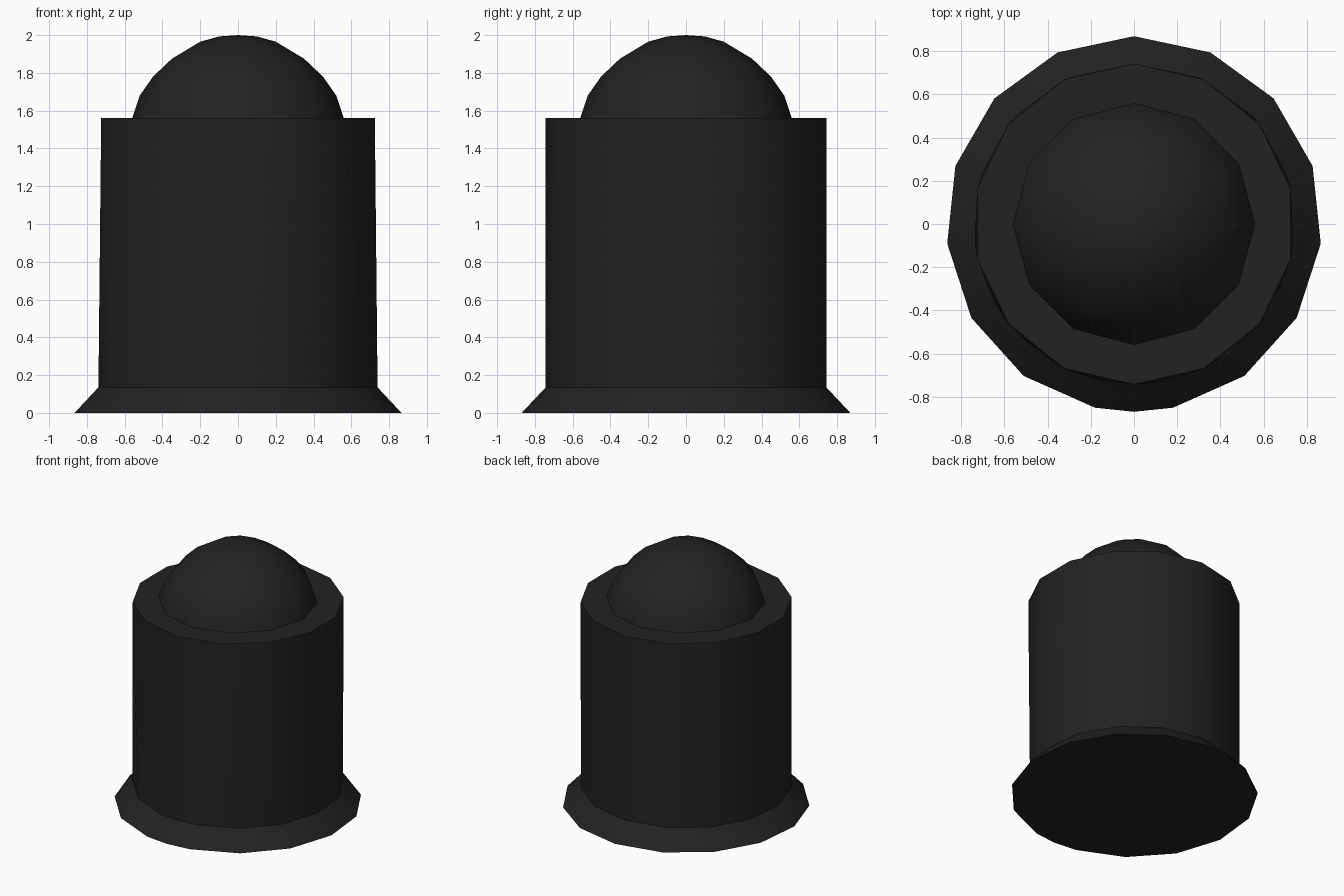
import bpy, bmesh
from math import sin, cos, pi, radians

cube = bpy.data.objects.get("Cube")
if cube:
    bpy.data.objects.remove(cube)

black = bpy.data.materials.new("soft black")
black.use_nodes = True
black.diffuse_color = (0.016, 0.016, 0.016, 1)
black.node_tree.nodes["Principled BSDF"].inputs["Base Color"].default_value = black.diffuse_color


def even(n):
    """Angles of a regular polygon, measured from the back."""
    return [2 * pi * i / n for i in range(n)]


def ring(bm, angles, r, z):
    return [(a, bm.verts.new((r * sin(a), r * cos(a), z))) for a in angles]


def zipper(bm, low, high):
    """Join two rings, with triangles where their side counts differ."""
    low = low + [(2 * pi, low[0][1])]
    high = high + [(2 * pi, high[0][1])]
    i = j = 0
    while i < len(low) - 1 or j < len(high) - 1:
        more_i, more_j = i < len(low) - 1, j < len(high) - 1
        same = more_i and more_j and abs(low[i + 1][0] - high[j + 1][0]) < 1e-4
        corners = [low[i][1]]
        if same or not more_j or (more_i and low[i + 1][0] < high[j + 1][0]):
            i += 1
            corners.append(low[i][1])
            if same:
                j += 1
                corners += [high[j][1], high[j - 1][1]]
            else:
                corners.append(high[j][1])
        else:
            j += 1
            corners += [high[j][1], high[j - 1][1]]
        bm.faces.new(corners)


def part(name, rings, cap_bottom=False, cap_top=False):
    """Loft a part through (angles, radius, height) rings."""
    bm = bmesh.new()
    loops = [ring(bm, *r) for r in rings]
    for a, b in zip(loops, loops[1:]):
        zipper(bm, a, b)
    if cap_bottom:
        bm.faces.new([v for _, v in loops[0]])
    if cap_top:
        tip = bm.verts.new((0, 0, 2))
        last = [v for _, v in loops[-1]]
        for a, b in zip(last, last[1:] + last[:1]):
            bm.faces.new((a, b, tip))
    # Windings run clockwise from above, so turn the faces outward
    bmesh.ops.reverse_faces(bm, faces=[f for f in bm.faces])
    if cap_bottom:
        bm.faces.ensure_lookup_table()
        for f in bm.faces:
            f.normal_update()
            if len(f.verts) > 4 and f.normal.z > 0:
                f.normal_flip()
    mesh = bpy.data.meshes.new(name)
    bm.to_mesh(mesh)
    bm.free()
    mesh.materials.append(black)
    obj = bpy.data.objects.new(name, mesh)
    bpy.context.collection.objects.link(obj)
    bpy.ops.object.select_all(action="DESELECT")
    obj.select_set(True)
    bpy.context.view_layer.objects.active = obj
    bpy.ops.object.shade_smooth_by_angle(angle=radians(35))


# Fifteen sides with one extra corner at the front
foot = sorted(even(15) + [pi])
barrel, round_top = even(14), even(12)
SHOULDER = 1.56

part("base_flare", [(foot, 0.87, 0), (foot, 0.743, 0.135)], cap_bottom=True)
part("body", [(foot, 0.743, 0.135), (barrel, 0.743, SHOULDER),
              (round_top, 0.56, SHOULDER)])
dome = [(0.56, SHOULDER), (0.52, 1.68), (0.45, 1.78), (0.35, 1.875),
        (0.2, 1.965), (0.1, 1.993)]
part("dome", [(round_top, r, z) for r, z in dome], cap_top=True)
